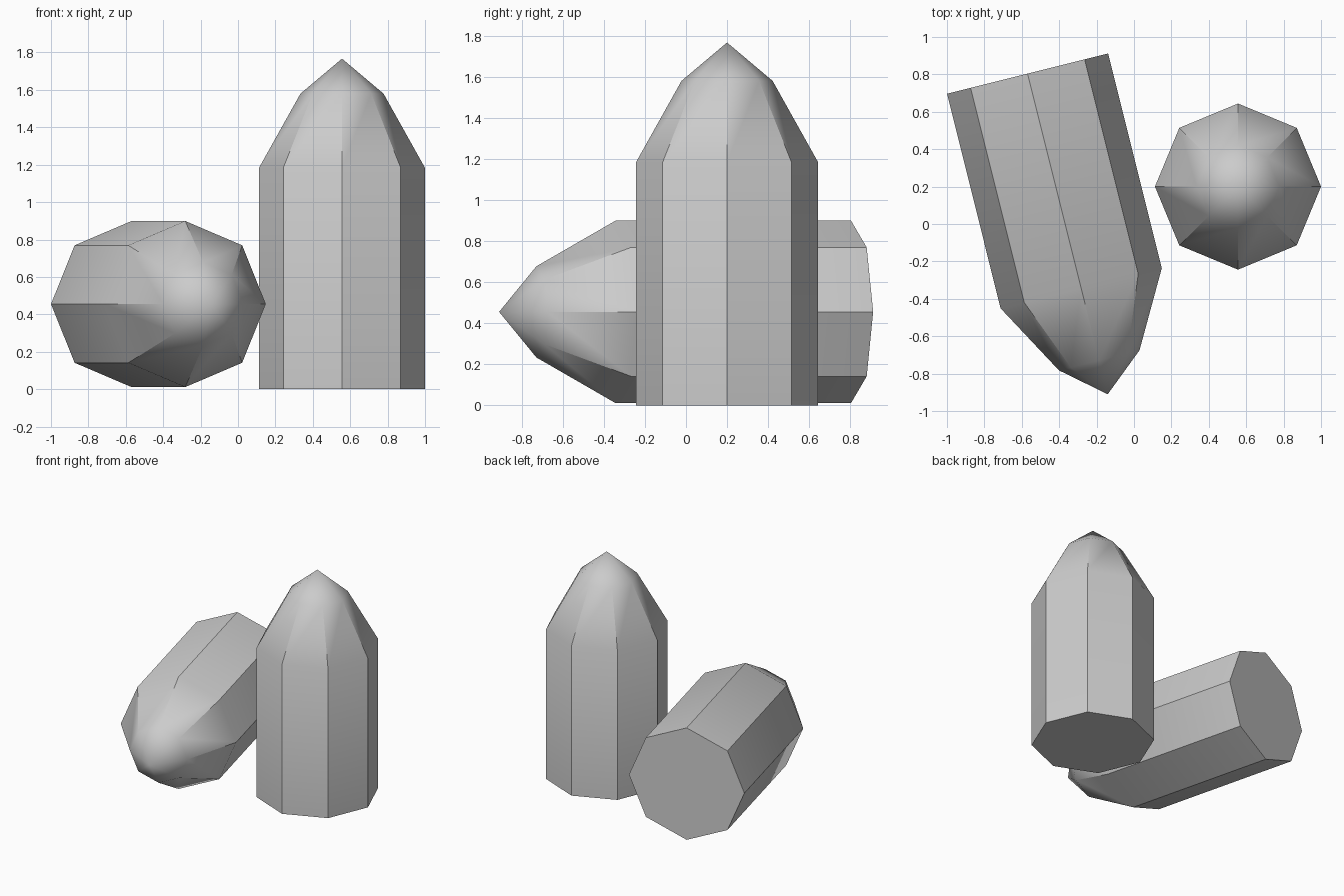
import bpy
import math
from mathutils import Vector, Matrix

if "Cube" in bpy.data.objects:
    bpy.data.objects.remove(bpy.data.objects["Cube"])

SIDES = 8
RADIUS = 0.444
# (radius, height) rings from the flat base to the shoulder
RINGS = [(RADIUS, 0.0), (RADIUS, 1.183), (0.222, 1.58)]
TIP = 1.767

grey = bpy.data.materials.new("light_grey")
colour = (0.6, 0.6, 0.6, 1.0)
grey.diffuse_color = colour
grey.use_nodes = True
grey.node_tree.nodes["Principled BSDF"].inputs["Base Color"].default_value = colour


def pointed_prism(name, base, axis):
    """Octagonal column with a faceted point, set on base and aimed along axis."""
    verts = [(r * math.cos(math.tau * i / SIDES), r * math.sin(math.tau * i / SIDES), z)
             for r, z in RINGS for i in range(SIDES)]
    verts.append((0, 0, TIP))
    faces = [tuple(reversed(range(SIDES)))]
    for k in range(len(RINGS) - 1):
        for i in range(SIDES):
            a, b = k * SIDES + i, k * SIDES + (i + 1) % SIDES
            faces.append((a, b, b + SIDES, a + SIDES))
    last = (len(RINGS) - 1) * SIDES
    for i in range(SIDES):
        faces.append((last + i, last + (i + 1) % SIDES, len(verts) - 1))

    mesh = bpy.data.meshes.new(name)
    mesh.from_pydata(verts, [], faces)
    mesh.materials.append(grey)
    obj = bpy.data.objects.new(name, mesh)
    bpy.context.collection.objects.link(obj)

    # Keep one corner of the octagon pointing sideways
    w = Vector(axis).normalized()
    side = Vector((1, 0, 0)) if abs(w.z) > 0.9 else w.cross(Vector((0, 0, 1))).normalized()
    turn = Matrix((side, w.cross(side), w)).transposed()
    obj.matrix_world = Matrix.Translation(base) @ turn.to_4x4()

    # Gentle creases blend, long edges stay sharp
    bpy.ops.object.select_all(action='DESELECT')
    obj.select_set(True)
    bpy.context.view_layer.objects.active = obj
    bpy.ops.object.shade_smooth_by_angle(angle=math.radians(30))
    return obj


pointed_prism("standing_column", (0.556, 0.2, 0), (0, 0, 1))
pointed_prism("lying_column", (-0.569, 0.804, 0.455), (0.2425, -0.9702, 0))
